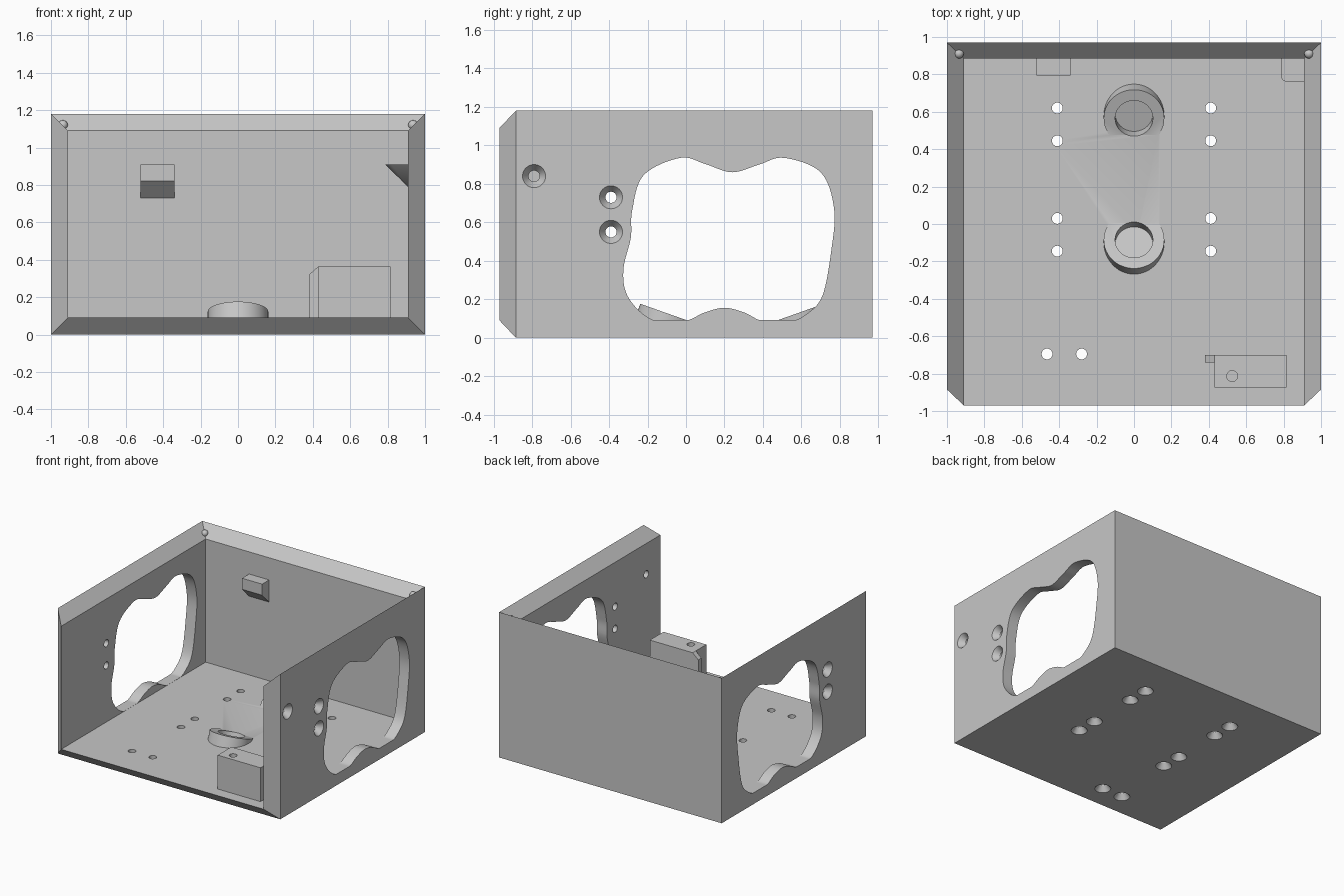
import bpy, bmesh, math
from mathutils import Vector, Matrix

cube = bpy.data.objects.get("Cube")
if cube:
    bpy.data.objects.remove(cube)

grey = bpy.data.materials.new("light grey")
grey.use_nodes = True
grey.diffuse_color = (0.57, 0.57, 0.57, 1)
grey.node_tree.nodes["Principled BSDF"].inputs["Base Color"].default_value = grey.diffuse_color

FLOOR = 0.09
OUT = (Vector((-1, -0.885, 0)), Vector((1, 0.97, 1.18)))
INN = (Vector((-0.91, -0.97, FLOOR)), Vector((0.91, 0.885, 1.09)))


def finish(name, bm):
    bmesh.ops.recalc_face_normals(bm, faces=bm.faces)
    mesh = bpy.data.meshes.new(name)
    bm.to_mesh(mesh)
    bm.free()
    mesh.materials.append(grey)
    ob = bpy.data.objects.new(name, mesh)
    bpy.context.collection.objects.link(ob)
    return ob


def boolean(ob, tool, operation):
    """Apply a boolean and discard the tool object."""
    mod = ob.modifiers.new("cut", 'BOOLEAN')
    mod.operation, mod.solver, mod.object = operation, 'EXACT', tool
    dg = bpy.context.evaluated_depsgraph_get()
    mesh = bpy.data.meshes.new_from_object(ob.evaluated_get(dg))
    ob.modifiers.clear()
    ob.data = mesh
    bpy.data.objects.remove(tool)


def smooth(ob):
    bpy.ops.object.select_all(action='DESELECT')
    ob.select_set(True)
    bpy.context.view_layer.objects.active = ob
    bpy.ops.object.shade_smooth_by_angle(angle=math.radians(28))


def prism(bm, points, offset):
    """Closed polygon extruded along an offset."""
    low = [bm.verts.new(p) for p in points]
    high = [bm.verts.new(Vector(p) + Vector(offset)) for p in points]
    bm.faces.new(low)
    bm.faces.new(high)
    for i in range(len(low)):
        j = (i + 1) % len(low)
        bm.faces.new((low[i], low[j], high[j], high[i]))


def lathe(bm, profile, origin, axis, sides=32):
    """Solid of (radius, height) rings about an axis."""
    turn = Vector(axis).to_track_quat('Z', 'Y').to_matrix().to_4x4()
    place = Matrix.Translation(origin) @ turn
    rings = []
    for r, h in profile:
        rings.append([bm.verts.new(place @ Vector((r * math.cos(a), r * math.sin(a), h)))
                      for a in (math.tau * k / sides for k in range(sides))])
    for a, b in zip(rings, rings[1:]):
        for i in range(sides):
            j = (i + 1) % sides
            bm.faces.new((a[i], a[j], b[j], b[i]))
    bm.faces.new(rings[0])
    bm.faces.new(rings[-1])


def closed_spline(pts, steps=8):
    n, out = len(pts), []
    for i in range(n):
        p0, p1, p2, p3 = (Vector(pts[(i + k) % n]) for k in (-1, 0, 1, 2))
        for s in range(steps):
            t = s / steps
            out.append(0.5 * (2 * p1 + (p2 - p0) * t + (2 * p0 - 5 * p1 + 4 * p2 - p3) * t * t
                              + (3 * p1 - p0 - 3 * p2 + p3) * t ** 3))
    return out


# Mitred shell: floor, back and two sides, open at front and top
bm = bmesh.new()
vert = {}
for layer, box in enumerate((OUT, INN)):
    for x in (0, 1):
        for y in (0, 1):
            for z in (0, 1):
                vert[layer, x, y, z] = bm.verts.new((box[x].x, box[y].y, box[z].z))
panels = [[(0, 0, 0), (1, 0, 0), (1, 1, 0), (0, 1, 0)],
          [(0, 1, 0), (1, 1, 0), (1, 1, 1), (0, 1, 1)],
          [(0, 0, 0), (0, 1, 0), (0, 1, 1), (0, 0, 1)],
          [(1, 0, 0), (1, 1, 0), (1, 1, 1), (1, 0, 1)]]
for panel in panels:
    for layer in (0, 1):
        bm.faces.new([vert[(layer, *c)] for c in panel])
rim = [(0, 0, 0), (1, 0, 0), (1, 0, 1), (1, 1, 1), (0, 1, 1), (0, 0, 1)]
for a, b in zip(rim, rim[1:] + rim[:1]):
    bm.faces.new((vert[(0, *a)], vert[(0, *b)], vert[(1, *b)], vert[(1, *a)]))
shell = finish("case_shell", bm)

# Tilted round sockets rising from the floor
TILT = math.radians(19.5)
sockets = [(Vector((0, y, 0.122)), Vector((0, s * math.sin(TILT), math.cos(TILT))))
           for y, s in ((-0.085, 1), (0.565, -1))]
for origin, axis in sockets:
    bm = bmesh.new()
    lathe(bm, [(0.162, -0.3), (0.162, 0)], origin, axis, 48)
    cut = bmesh.ops.bisect_plane(bm, geom=bm.verts[:] + bm.edges[:] + bm.faces[:],
                                 plane_co=(0, 0, 0.05), plane_no=(0, 0, 1), clear_inner=True)
    edges = [e for e in cut["geom_cut"] if isinstance(e, bmesh.types.BMEdge)]
    bmesh.ops.contextual_create(bm, geom=edges)
    boolean(shell, finish("socket_body", bm), 'UNION')

# Openings: socket pockets, side windows and countersunk holes
bm = bmesh.new()
for origin, axis in sockets:
    lathe(bm, [(0.101, -0.075), (0.101, 0.1)], origin, axis, 40)

window = closed_spline([
    (-0.28, 0.66), (-0.22, 0.845), (-0.03, 0.935), (0.1, 0.903), (0.24, 0.86),
    (0.38, 0.9), (0.51, 0.935), (0.7, 0.86), (0.77, 0.67), (0.755, 0.45),
    (0.71, 0.22), (0.63, 0.125), (0.53, 0.08), (0.4, 0.085), (0.3, 0.132),
    (0.2, 0.155), (0.1, 0.132), (0, 0.088), (-0.13, 0.08), (-0.23, 0.128),
    (-0.31, 0.23), (-0.325, 0.36), (-0.287, 0.52)])
for x in (-1.1, 0.9):
    prism(bm, [(x, y, max(z, FLOOR + 0.001)) for y, z in window], (0.2, 0, 0))

SCREW = [(0.06, -0.03), (0.06, 0), (0.029, 0.045), (0.029, 0.12)]
for side in (1, -1):
    spots = [(-0.39, 0.73), (-0.39, 0.55)] + ([(-0.79, 0.84)] if side > 0 else [])
    for y, z in spots:
        lathe(bm, SCREW, (side, y, z), (-side, 0, 0))
floor_spots = [(x, y) for x in (-0.41, 0.41) for y in (0.62, 0.445, 0.03, -0.145)]
for x, y in floor_spots + [(-0.465, -0.695), (-0.28, -0.695)]:
    lathe(bm, SCREW, (x, y, 0), (0, 0, 1))
boolean(shell, finish("openings", bm), 'DIFFERENCE')
smooth(shell)

# Mounting block with a screw hole and a chamfered tab
bm = bmesh.new()
prism(bm, [(0.43, -0.875, FLOOR), (0.815, -0.875, FLOOR),
           (0.815, -0.7, FLOOR), (0.43, -0.7, FLOOR)], (0, 0, 0.275))
block = finish("mounting_block", bm)
bm = bmesh.new()
lathe(bm, [(0.029, -0.2), (0.029, 0.05)], (0.525, -0.813, 0.365), (0, 0, 1))
boolean(block, finish("block_hole", bm), 'DIFFERENCE')
smooth(block)
bm = bmesh.new()
prism(bm, [(0.43, -0.74, FLOOR), (0.38, -0.74, FLOOR), (0.38, -0.74, 0.32),
           (0.43, -0.74, 0.365)], (0, 0.04, 0))
finish("block_tab", bm)

# Wedge catch on the back wall
bm = bmesh.new()
prism(bm, [(-0.52, 0.885, 0.91), (-0.52, 0.795, 0.91), (-0.52, 0.795, 0.82),
           (-0.52, 0.885, 0.73)], (0.18, 0, 0))
finish("back_catch", bm)

# Corner bracket tapering down into the back corner
bm = bmesh.new()
top = [(0.91, 0.885), (0.785, 0.885)]
for k in range(7):
    a = math.pi + k * math.pi / 12
    top.append((0.82 + 0.035 * math.cos(a), 0.795 + 0.035 * math.sin(a)))
top.append((0.91, 0.76))
ring = [bm.verts.new((x, y, 0.91)) for x, y in top]
tip = bm.verts.new((0.91, 0.885, 0.79))
bm.faces.new(ring)
for a, b in zip(ring, ring[1:] + ring[:1]):
    bm.faces.new((a, b, tip))
smooth(finish("corner_bracket", bm))

# Small round locating studs in the top back corners
for side, name in ((1, "left_stud"), (-1, "right_stud")):
    bm = bmesh.new()
    bmesh.ops.create_uvsphere(bm, u_segments=20, v_segments=12, radius=0.026,
                              matrix=Matrix.Translation((side * 0.936, 0.911, 1.12)))
    smooth(finish(name, bm))
